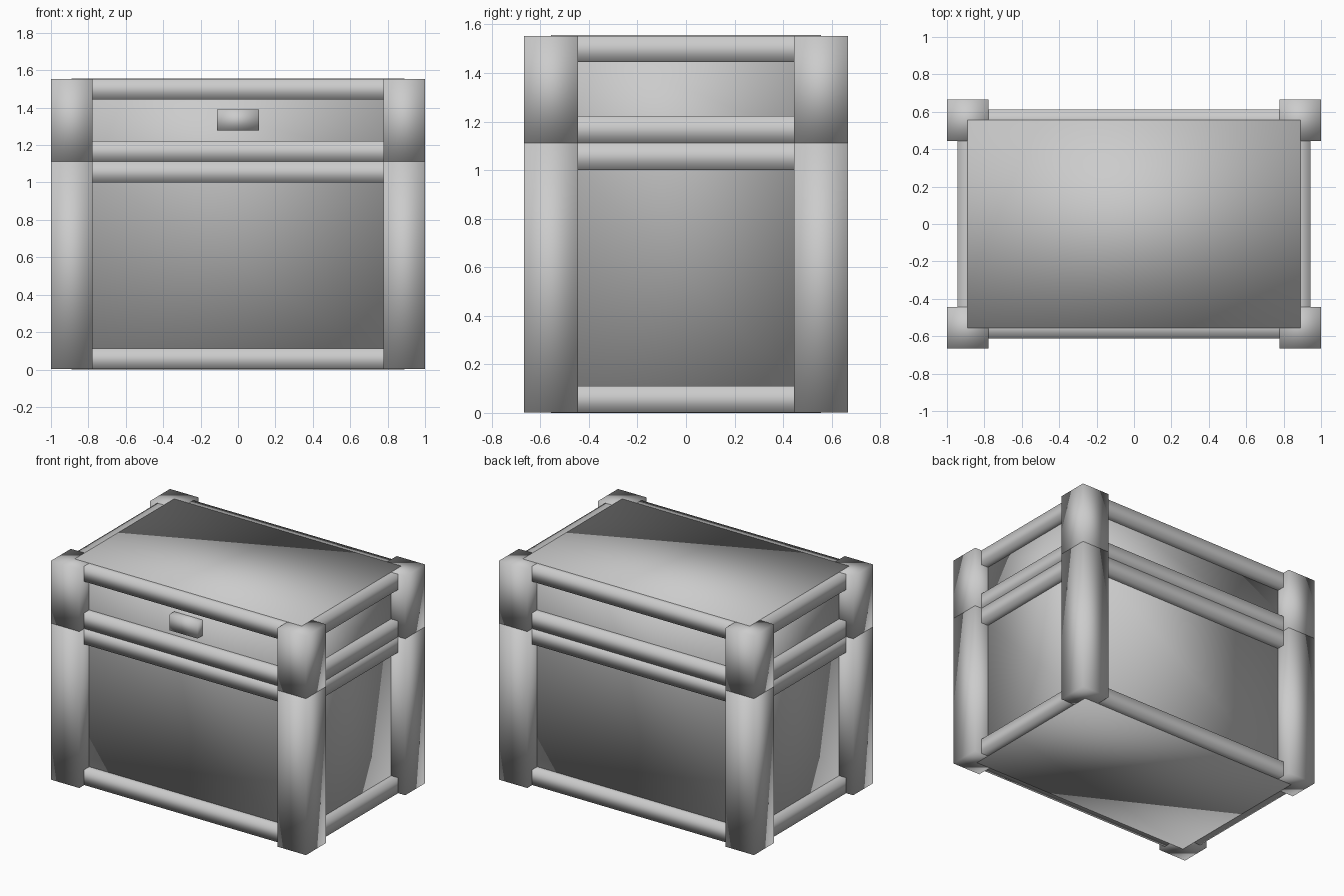
import bpy, bmesh

if "Cube" in bpy.data.objects:
    bpy.data.objects.remove(bpy.data.objects["Cube"])

U = 2 / 18  # grid unit: the chest is 18 x 12 x 14 units

grey = bpy.data.materials.new("plain grey")
grey.diffuse_color = (0.6, 0.6, 0.6, 1)
grey.use_nodes = True
grey.node_tree.nodes["Principled BSDF"].inputs["Base Color"].default_value = grey.diffuse_color


def box(name, lo, hi, open_dirs=()):
    """Smooth-shaded box in grid units; open_dirs lists (axis, sign) faces left out."""
    bm = bmesh.new()
    bmesh.ops.create_cube(bm, size=1)
    for v in bm.verts:
        v.co = [U * (lo[i] if v.co[i] < 0 else hi[i]) for i in range(3)]
    bm.normal_update()
    gone = [f for f in bm.faces if any(f.normal[a] * s > 0.9 for a, s in open_dirs)]
    bmesh.ops.delete(bm, geom=gone, context='FACES')
    for f in bm.faces:
        f.smooth = True
    mesh = bpy.data.meshes.new(name)
    bm.to_mesh(mesh)
    bm.free()
    mesh.materials.append(grey)
    obj = bpy.data.objects.new(name, mesh)
    bpy.context.collection.objects.link(obj)
    return obj


E = 0.02  # panels sit just proud of the post and rail ends

# Chest body and lid, meeting behind the middle rails
box("chest_body", (-8, -5, 0), (8, 5, 10), [(2, 1)])
box("chest_lid", (-8, -5, 10), (8, 5, 14), [(2, -1)])

# Corner posts, split at the lid line
for sx in (-1, 1):
    for sy in (-1, 1):
        x, y = sx * 8, sy * 5
        box("body_post", (x - 1, y - 1, E), (x + 1, y + 1, 10))
        box("lid_post", (x - 1, y - 1, 10), (x + 1, y + 1, 14 - E))

# Horizontal rails on all four sides, ends hidden in the posts
for part, z in (("body_bottom", 0), ("body_top", 9), ("lid_bottom", 10), ("lid_top", 13)):
    z0 = z + (E if z == 0 else 0)
    z1 = z + 1 - (E if z == 13 else 0)
    for s in (-1, 1):
        y, x = s * 5, s * 8
        box(part + "_long_rail", (-7, y - 0.5, z0), (7, y + 0.5, z1), [(0, 1), (0, -1)])
        box(part + "_side_rail", (x - 0.5, -4, z0), (x + 0.5, 4, z1), [(1, 1), (1, -1)])

# Latch on the lid front
box("latch", (-1, -5.5, 11.5), (1, -4.5, 12.5))
